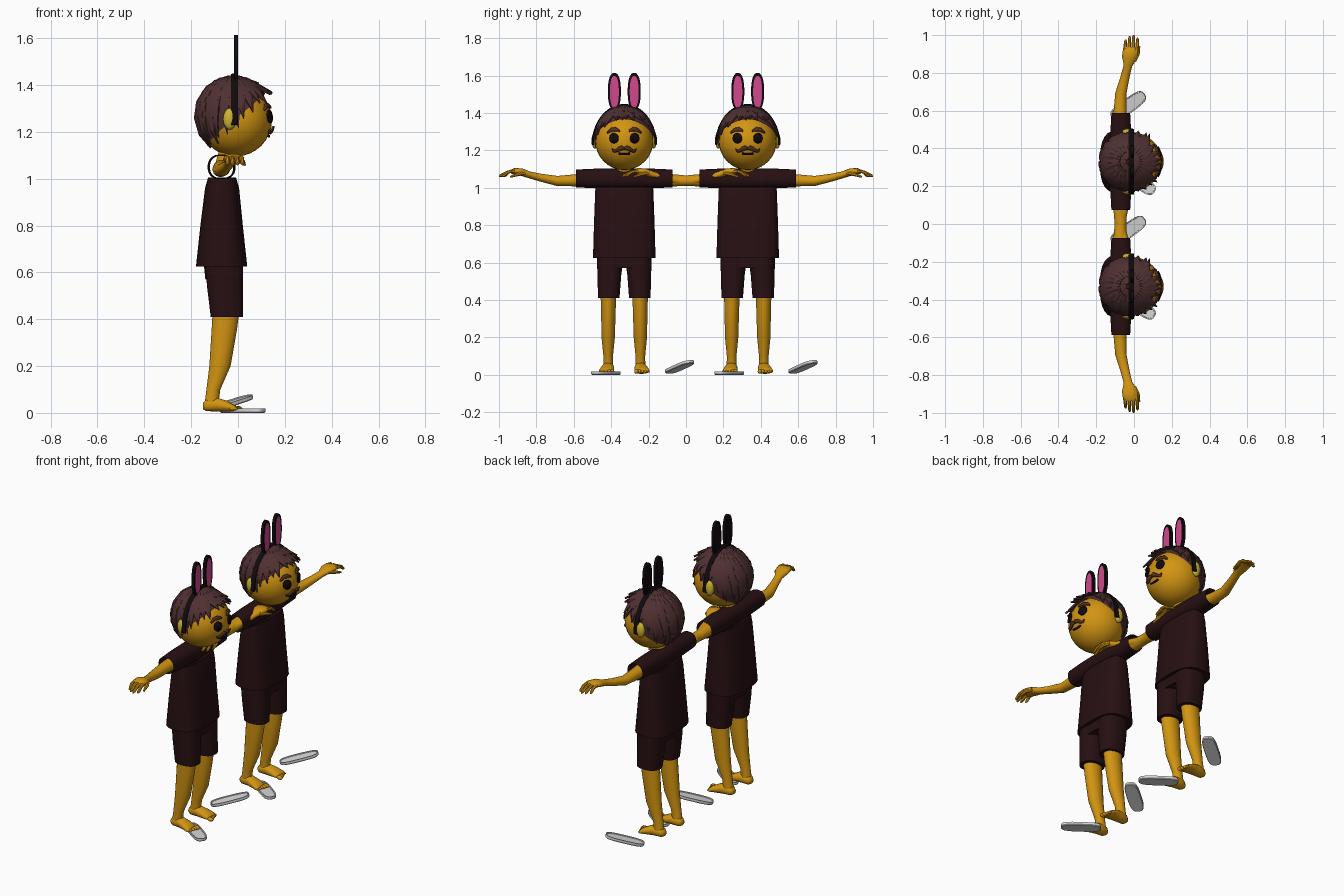
import bpy, bmesh, math, random
from mathutils import Vector, Matrix

random.seed(4)
if "Cube" in bpy.data.objects:
    bpy.data.objects.remove(bpy.data.objects["Cube"])

X, Y, Z = Vector((1, 0, 0)), Vector((0, 1, 0)), Vector((0, 0, 1))
HEAD, HEAD_R = Vector((-0.01, 0, 1.25)), 0.155
SPACING = 0.33
parts = []


def material(name, r, g, b):
    m = bpy.data.materials.new(name)
    m.use_nodes = True
    m.diffuse_color = (r, g, b, 1)
    bsdf = next(n for n in m.node_tree.nodes if n.type == 'BSDF_PRINCIPLED')
    bsdf.inputs["Base Color"].default_value = (r, g, b, 1)
    return m


SKIN = material("golden skin", 0.65, 0.3, 0.006)
EAR = material("yellow ear", 0.62, 0.46, 0.03)
CLOTH = material("dark maroon cloth", 0.02, 0.005, 0.006)
HAIR = material("brown hair", 0.08, 0.03, 0.032)
BROW = material("brown brow", 0.09, 0.03, 0.015)
BLACK = material("black", 0.006, 0.003, 0.004)
PINK = material("pink", 0.65, 0.065, 0.27)
GREY = material("light grey", 0.68, 0.68, 0.68)


def finish(name, bm, mats, angle=40):
    """Turn a bmesh into a named object."""
    bmesh.ops.recalc_face_normals(bm, faces=bm.faces)
    me = bpy.data.meshes.new(name)
    bm.to_mesh(me)
    bm.free()
    for m in mats:
        me.materials.append(m)
    for p in me.polygons:
        p.use_smooth = True
    me.set_sharp_from_angle(angle=math.radians(angle))
    ob = bpy.data.objects.new(name, me)
    bpy.context.collection.objects.link(ob)
    parts.append(ob)
    return ob


def skin(name, rings, mats, caps=(True, True), angle=40):
    """Join closed rings of points; a second material goes on the end cap."""
    bm = bmesh.new()
    loops = [[bm.verts.new(p) for p in ring] for ring in rings]
    for a, b in zip(loops, loops[1:]):
        for i in range(len(a)):
            j = (i + 1) % len(a)
            bm.faces.new((a[i], a[j], b[j], b[i]))
    if caps[0]:
        bm.faces.new(loops[0][::-1])
    if caps[1]:
        bm.faces.new(loops[-1]).material_index = len(mats) - 1
    return finish(name, bm, mats, angle)


def sweep(name, pts, mat, ref, axis=None, n=16, power=1.0, side=1, caps=(True, True), angle=40):
    """Sweep an oval along (x, y, z, half width, half height) points."""
    centres = [Vector((p[0], p[1] * side, p[2])) for p in pts]
    rings = []
    for i, c in enumerate(centres):
        t = axis or centres[min(i + 1, len(pts) - 1)] - centres[max(i - 1, 0)]
        r = ref if ref else c - HEAD
        u = t.cross(r).normalized()
        v = u.cross(t).normalized()
        ring = []
        for k in range(n):
            a = math.tau * (k + 0.5) / n
            co, si = math.cos(a), math.sin(a)
            ring.append(c + u * (pts[i][3] * math.copysign(abs(co) ** power, co))
                        + v * (pts[i][4] * math.copysign(abs(si) ** power, si)))
        rings.append(ring)
    return skin(name, rings, mat if isinstance(mat, list) else [mat], caps, angle)


def ball(name, centre, size, mat, seg=24):
    bm = bmesh.new()
    bmesh.ops.create_uvsphere(bm, u_segments=seg, v_segments=seg // 2, radius=1)
    bmesh.ops.transform(bm, verts=bm.verts,
                        matrix=Matrix.Translation(centre) @ Matrix.Diagonal((*size, 1)))
    return finish(name, bm, [mat], 180)


def face_strip(name, pts, mat, lift=0.004):
    """A thin strip of (y, z, half height) points laid on the front of the head."""
    bm = bmesh.new()
    cols = []
    for y, z, h in pts:
        col = []
        for zz in (z + h, z, z - h):
            x = HEAD.x + math.sqrt(HEAD_R ** 2 - y * y - (zz - HEAD.z) ** 2) + lift
            col.append(bm.verts.new((x, y, zz)))
        cols.append(col)
    for a, b in zip(cols, cols[1:]):
        for k in (0, 1):
            bm.faces.new((a[k], b[k], b[k + 1], a[k + 1]))
    ob = finish(name, bm, [mat])
    mod = ob.modifiers.new("thickness", 'SOLIDIFY')
    mod.thickness, mod.offset = 0.008, 0


# Clothes: open-ended sleeves run through the shoulders
sweep("shirt", [(-.07, 0, .625, .168, .11), (-.07, 0, .8, .163, .091), (-.068, 0, .96, .157, .073),
                (-.068, 0, 1.005, .155, .06)], CLOTH, X, Z, 28, .7, caps=(True, False))
sweep("sleeves", [(-.07, y, 1.05, a, b) for y, a, b in
                  ((-.257, .05, .048), (-.15, .056, .053), (0, .06, .054), (.15, .056, .053), (.257, .05, .048))],
      CLOTH, Z, Y, 24, .85, caps=(False, False))
sweep("neck", [(-.06, 0, 1.07, .042, .036), (-.04, 0, 1.14, .042, .036)], SKIN, X, Z)
sweep("shorts_hips", [(-.06, 0, .57, .145, .08), (-.065, 0, .67, .15, .085)], CLOTH, X, Z, 24, .8)

# Limbs, mirrored
for s, label in ((1, "left"), (-1, "right")):
    sweep(f"{label}_shorts_leg", [(-.047, .083, .41, .058, .07), (-.055, .08, .53, .064, .077),
                                  (-.06, .074, .65, .074, .083)], CLOTH, X, Z, 20, .8, s)
    sweep(f"{label}_leg", [(-.05, .085, .45, .043, .058), (-.058, .085, .36, .04, .055),
                           (-.077, .086, .2, .036, .046), (-.105, .086, .1, .026, .03),
                           (-.113, .086, .04, .027, .03)], SKIN, X, Z, 20, 1, s)
    sweep(f"{label}_foot", [(-.15, .085, .03, .016, .014), (-.135, .085, .033, .028, .026),
                            (-.09, .087, .036, .032, .03), (-.05, .091, .029, .038, .024),
                            (-.02, .095, .021, .041, .015), (-.008, .096, .019, .036, .011)],
          SKIN, Z, X, 16, .9, s, angle=70)
    for i in range(5):
        r = .012 - .0014 * i
        ball(f"{label}_toe", (.001 - .005 * i, s * (.065 + .016 * i), .018), (.019, r, r), SKIN, 10)
    sweep(f"{label}_arm", [(-.07, .16, 1.045, .037, .036), (-.074, .26, 1.04, .035, .033),
                           (-.07, .36, 1.037, .03, .027), (-.047, .45, 1.055, .024, .021),
                           (-.032, .51, 1.07, .023, .018), (-.025, .55, 1.084, .04, .02),
                           (-.018, .585, 1.089, .042, .017), (-.016, .605, 1.086, .034, .011)],
          SKIN, Z, None, 16, 1, s, angle=70)
    for i, tip in enumerate((.645, .663, .67, .655)):
        x = -.049 + .021 * i
        sweep(f"{label}_finger", [(x, .585, 1.09, .0105, .01), (x + .003, .62, 1.085, .0095, .009),
                                  (x + .005, tip - .01, 1.066, .0085, .008), (x + .005, tip, 1.06, .004, .004)],
              SKIN, Z, None, 8, 1, s)
    sweep(f"{label}_thumb", [(.0, .535, 1.08, .014, .012), (.02, .57, 1.072, .011, .01),
                             (.029, .61, 1.058, .005, .005)], SKIN, Z, None, 8, 1, s)
    ball(f"{label}_ear", (-.035, s * .156, 1.255), (.028, .019, .046), EAR, 16)

    # Face details
    disc = [(math.cos(math.pi * k / 10), math.sin(math.pi * k / 10)) for k in range(11)]
    face_strip(f"{label}_eye", [(s * .055 + .024 * c, 1.265, .027 * h + .0005) for c, h in disc], BLACK)
    face_strip(f"{label}_eyebrow", [(s * y, z, h) for y, z, h in
               ((.025, 1.305, .005), (.045, 1.313, .01), (.07, 1.31, .009), (.09, 1.295, .004))], BROW, .006)
    face_strip(f"{label}_moustache", [(s * y, z, h) for y, z, h in
               ((0, 1.21, .006), (.015, 1.213, .012), (.03, 1.207, .012), (.045, 1.198, .008),
                (.056, 1.197, .006), (.065, 1.206, .003))], BROW, .01)

    # Costume ears with a pink front panel
    sweep(f"{label}_costume_ear", [(-.018, .053, 1.515, .035, .1), (0, .053, 1.515, .035, .1),
                                   (.001, .053, 1.513, .024, .086)], [BLACK, PINK], Z, X, 28, .85, s)

face_strip("mouth", [(y, 1.18 + 4 * y * y, .004) for y in (-.03, -.02, -.01, 0, .01, .02, .03)], BLACK)
ball("head", HEAD, (HEAD_R,) * 3, SKIN, 32)

# Headband over the crown
band = [math.pi * k / 20 for k in range(21)]
sweep("headband", [(-.015, .169 * math.cos(a), 1.23 + .213 * math.sin(a), .006, .015) for a in band],
      BLACK, X, None, 8, .5)


# Hair: a cap with overlapping locks
def hairline(az):
    return -5 + 43 * math.cos(az)


def scalp(az, elev, k=1.0):
    e = math.radians(elev)
    return Vector((-.02 + .16 * k * math.cos(e) * math.cos(az),
                   .155 * k * math.cos(e) * math.sin(az), 1.265 + .165 * math.sin(e)))


turns = [math.tau * i / 40 for i in range(40)]
skin("hair_cap", [[scalp(a, hairline(a) + (89 - hairline(a)) * t / 8) for a in turns] for t in range(9)],
     [HAIR], (False, True))


def lock(az, top, drop, width, twist):
    front = max(0, math.cos(az)) ** 1.5
    end = hairline(az) - drop
    pts = []
    for i, w in enumerate((.5, .9, 1, .85, .5, .06)):
        t = i / 5
        p = scalp(az + twist * t, top + (end - top) * t, 1.01 + .3 * front * t * t)
        pts.append((*p, width * w, .013 * (1 - .6 * t)))
    sweep("hair_lock", pts, HAIR, None, None, 6, angle=25)


for i in range(26):
    lock(math.tau * i / 26, 72, random.uniform(-3, 8), .028, random.uniform(.05, .3))
for i in range(15):
    lock(math.tau * (i + .5) / 15, 84, random.uniform(-22, -8), .03, random.uniform(.15, .4))

# Slippers: one flat under a foot, one lying tilted
for name, place, yaw, tilt in (("flat_slipper", (.02, -.098, 0), -36, 0),
                               ("tilted_slipper", (-.028, .297, .033), 36, -15)):
    ob = sweep(name, [(0, 0, 0, .036, .105), (0, 0, .004, .039, .109), (0, 0, .018, .039, .109),
                      (0, 0, .018, .033, .103), (0, 0, .013, .032, .102)], GREY, X, Z, 32, .62, angle=30)
    ob.data.transform(Matrix.Translation(place) @ Matrix.Rotation(math.radians(yaw), 4, 'Z')
                      @ Matrix.Rotation(math.radians(tilt), 4, 'Y'))

# Two identical figures side by side
for ob in parts:
    twin = ob.copy()
    bpy.context.collection.objects.link(twin)
    ob.location.y, twin.location.y = -SPACING, SPACING
